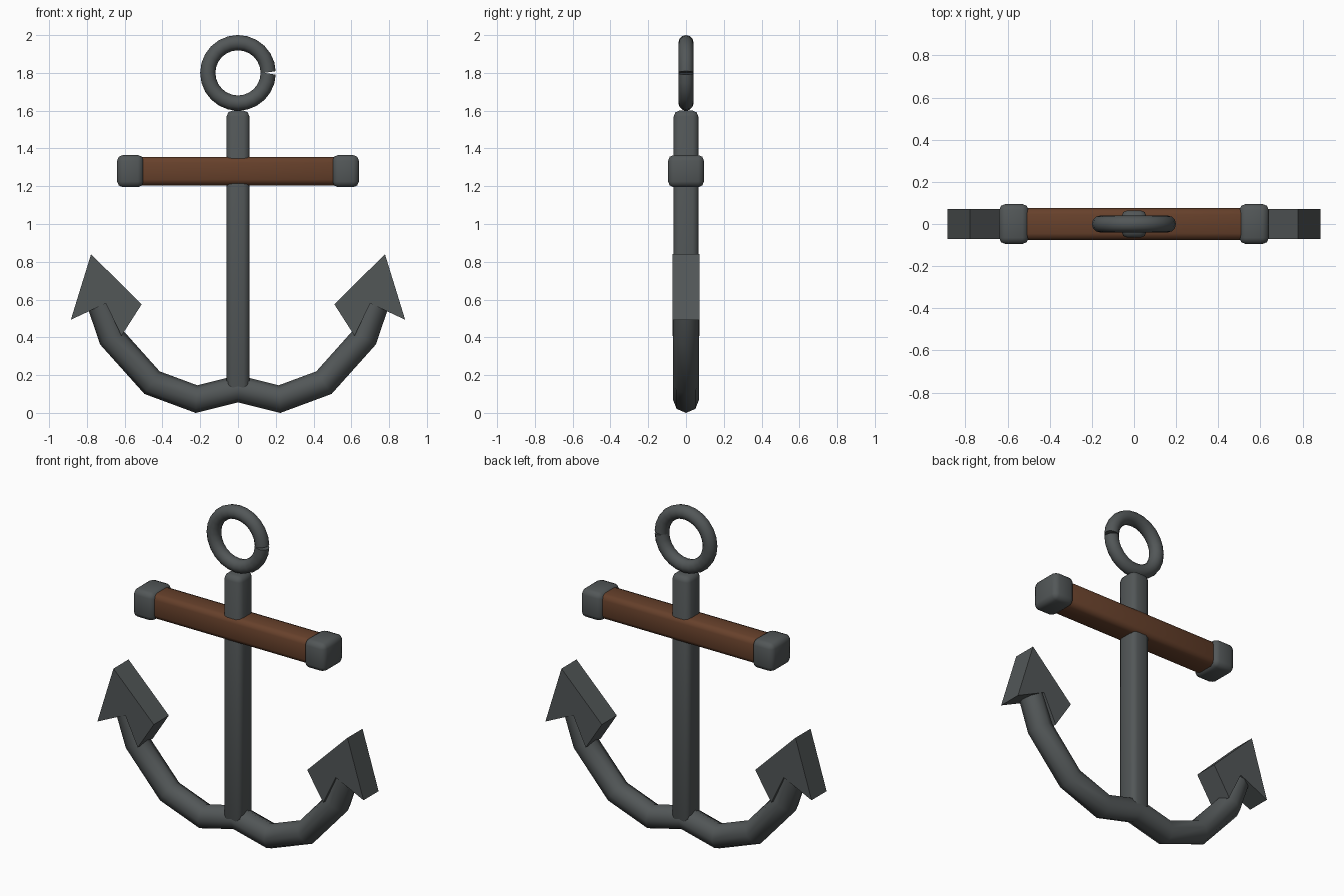
import bpy, bmesh
from math import cos, sin, pi, radians
from mathutils import Vector

cube = bpy.data.objects.get("Cube")
if cube:
    bpy.data.objects.remove(cube, do_unlink=True)


def material(name, color):
    mat = bpy.data.materials.new(name)
    mat.use_nodes = True
    mat.diffuse_color = (*color, 1)
    mat.node_tree.nodes["Principled BSDF"].inputs["Base Color"].default_value = (*color, 1)
    return mat


IRON = material("dark iron", (0.085, 0.095, 0.097))
WOOD = material("brown wood", (0.135, 0.052, 0.024))


def add_object(name, bm, mat, smooth_angle=None):
    bmesh.ops.recalc_face_normals(bm, faces=bm.faces)
    mesh = bpy.data.meshes.new(name)
    bm.to_mesh(mesh)
    bm.free()
    mesh.materials.append(mat)
    obj = bpy.data.objects.new(name, mesh)
    bpy.context.collection.objects.link(obj)
    if smooth_angle:
        bpy.ops.object.select_all(action='DESELECT')
        obj.select_set(True)
        bpy.context.view_layer.objects.active = obj
        bpy.ops.object.shade_smooth_by_angle(angle=radians(smooth_angle))
    return obj


def rounded_box(name, center, size, bevel, mat):
    bm = bmesh.new()
    bmesh.ops.create_cube(bm, size=1)
    bmesh.ops.scale(bm, vec=size, verts=bm.verts)
    bmesh.ops.translate(bm, vec=center, verts=bm.verts)
    bmesh.ops.bevel(bm, geom=bm.edges[:], offset=bevel, segments=2,
                    profile=0.5, affect='EDGES')
    return add_object(name, bm, mat, 50)


def tube(name, path, radius, sides, mat, angle):
    """Mitred tube along a path of (x, z) points."""
    pts = [Vector((x, 0, z)) for x, z in path]
    bm = bmesh.new()
    rings = []
    for i, p in enumerate(pts):
        into = (p - pts[i - 1]).normalized() if i else (pts[1] - p).normalized()
        out = (pts[i + 1] - p).normalized() if i < len(pts) - 1 else into
        tangent = (into + out).normalized()
        normal = Vector((-tangent.z, 0, tangent.x)) / tangent.dot(into)
        rings.append([bm.verts.new(p + radius * (normal * cos(a) + Vector((0, sin(a), 0))))
                      for a in (2 * pi * k / sides for k in range(sides))])
    for a, b in zip(rings, rings[1:]):
        for k in range(sides):
            n = (k + 1) % sides
            bm.faces.new((a[k], a[n], b[n], b[k]))
    bm.faces.new(rings[0])
    bm.faces.new(rings[-1])
    return add_object(name, bm, mat, angle)


def plate(name, outline, depth, mat):
    """Flat-sided slab from an (x, z) outline, centred on y = 0."""
    bm = bmesh.new()
    face = bm.faces.new([bm.verts.new((x, -depth / 2, z)) for x, z in outline])
    ext = bmesh.ops.extrude_face_region(bm, geom=[face])
    moved = [v for v in ext["geom"] if isinstance(v, bmesh.types.BMVert)]
    bmesh.ops.translate(bm, vec=(0, depth, 0), verts=moved)
    return add_object(name, bm, mat)


# Upright shank and wooden cross stock
rounded_box("shank", (0, 0, 0.85), (0.12, 0.13, 1.5), 0.03, IRON)
rounded_box("stock", (0, 0, 1.28), (1.1, 0.15, 0.15), 0.03, WOOD)

# Curved arms in one mirrored sweep
half = [(0.22, 0.073), (0.455, 0.16), (0.668, 0.398), (0.73, 0.58)]
arm_path = [(-x, z) for x, z in reversed(half)] + [(0, 0.128)] + half
tube("arms", arm_path, 0.07, 8, IRON, 60)

# Stock end caps and notched flukes on both sides
fluke = [(0.885, 0.493), (0.778, 0.84), (0.51, 0.575), (0.617, 0.408), (0.7, 0.58)]
for side, s in (("left", 1), ("right", -1)):
    rounded_box(f"{side}_stock_cap", (s * 0.57, 0, 1.28), (0.14, 0.19, 0.17), 0.03, IRON)
    plate(f"{side}_fluke", [(s * x, z) for x, z in fluke], 0.143, IRON)

# Top ring with a narrow split on its left
gap, steps = 0.02, 24
angles = [gap + (2 * pi - 2 * gap) * i / steps for i in range(steps + 1)]
tube("ring", [(0.16 * cos(a), 1.8 + 0.16 * sin(a)) for a in angles], 0.04, 12, IRON, 50)
